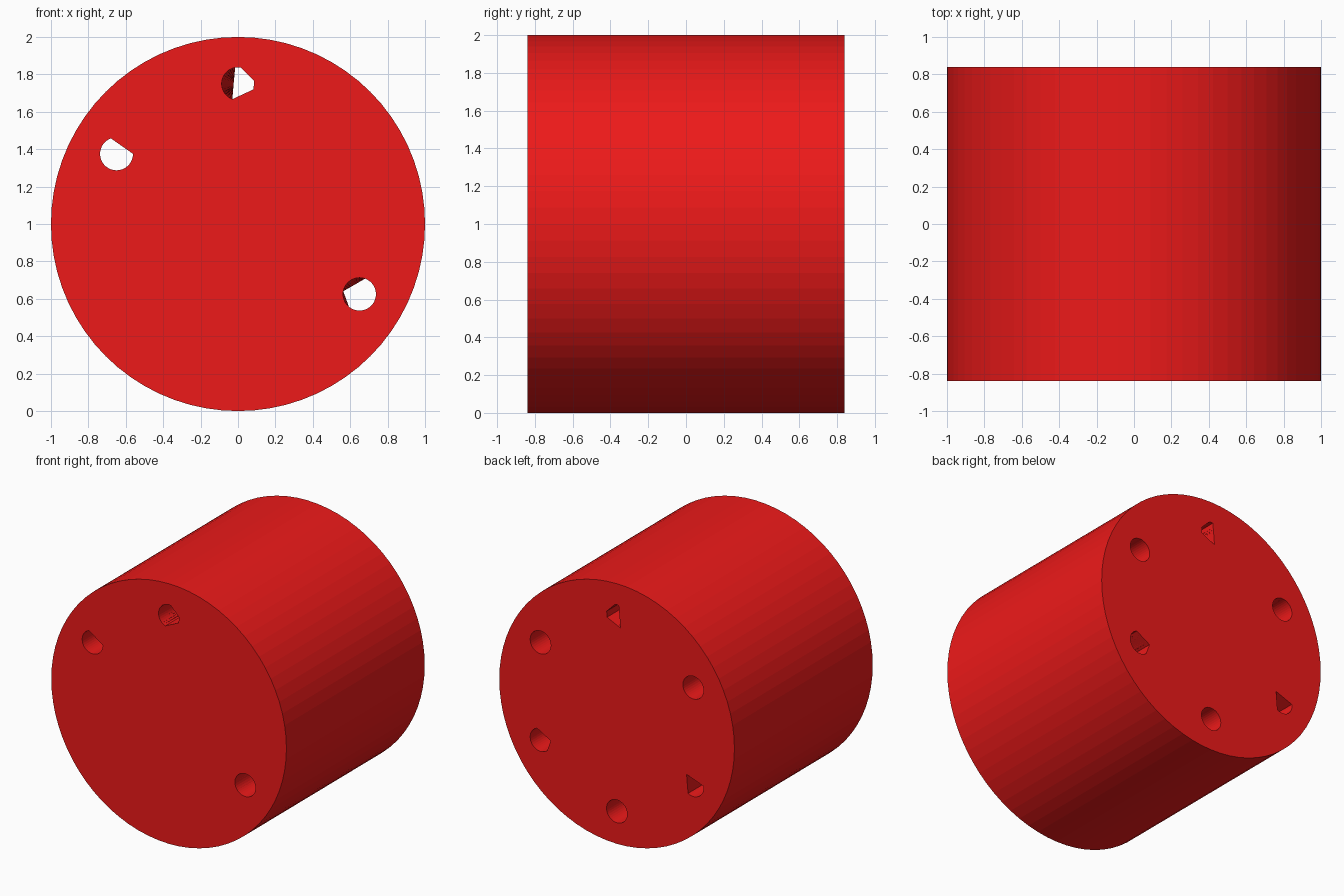
import bpy, bmesh
from math import radians, cos, sin

if "Cube" in bpy.data.objects:
    bpy.data.objects.remove(bpy.data.objects["Cube"])

HALF, RING, HOLE = 0.84, 0.75, 0.088


def outline(cx, cz, r, y, n, cuts=()):
    """Circle in the xz plane; each cut (a0, a1) flattens that arc to its chord."""
    pts = []
    for i in range(n):
        a = i * 360 / n
        k = r
        for a0, a1 in cuts:
            if (a - a0) % 360 <= a1 - a0:
                mid, half = (a0 + a1) / 2, (a1 - a0) / 2
                k = min(k, r * cos(radians(half)) / cos(radians((a - a0) % 360 - half)))
        pts.append((cx + k * cos(radians(a)), y, cz + k * sin(radians(a))))
    return pts


def loft(bm, front, back):
    f = [bm.verts.new(p) for p in front]
    b = [bm.verts.new(p) for p in back]
    bm.faces.new(f)
    bm.faces.new(b[::-1])
    for i in range(len(f)):
        j = (i + 1) % len(f)
        bm.faces.new((f[i], b[i], b[j], f[j]))


def finish(bm, name):
    bmesh.ops.recalc_face_normals(bm, faces=bm.faces[:])
    me = bpy.data.meshes.new(name)
    bm.to_mesh(me)
    bm.free()
    ob = bpy.data.objects.new(name, me)
    bpy.context.collection.objects.link(ob)
    return ob


# Drum body lying along y
bm = bmesh.new()
loft(bm, outline(0, 1, 1, -HALF, 72), outline(0, 1, 1, HALF, 72))
drum = finish(bm, "drum")
red = bpy.data.materials.new("red")
red.diffuse_color = (0.85, 0.01, 0.01, 1)
red.use_nodes = True
red.node_tree.nodes["Principled BSDF"].inputs["Base Color"].default_value = red.diffuse_color
drum.data.materials.append(red)

# Six holes: angle on the ring, open at front, front cuts, back cuts
top = [(10, 80), (-20, 10), (-110, -20)]
holes = [
    (30, False, [], []),
    (90, True, top, top + [(100, 250)]),
    (150, True, [(0, 110)], []),
    (210, False, [(-60, 50), (50, 170)], [(-60, 50), (50, 170)]),
    (270, False, [], []),
    (330, True, [], [(70, 170), (170, 230)]),
]
bm = bmesh.new()
for ang, through, front_cuts, back_cuts in holes:
    cx, cz = RING * cos(radians(ang)), 1 + RING * sin(radians(ang))
    y0 = -HALF - 0.01 if through else -HALF + 0.01
    loft(bm, outline(cx, cz, HOLE, y0, 36, front_cuts),
         outline(cx, cz, HOLE, HALF + 0.01, 36, back_cuts))
bmesh.ops.triangulate(bm, faces=bm.faces[:])
cutter = finish(bm, "hole_cutter")
cutter.hide_render = True

# Cut the holes and drop the cutter
mod = drum.modifiers.new("holes", 'BOOLEAN')
mod.operation = 'DIFFERENCE'
mod.solver = 'EXACT'
mod.object = cutter
bpy.context.view_layer.objects.active = drum
drum.select_set(True)
bpy.ops.object.modifier_apply(modifier=mod.name)
bpy.data.objects.remove(cutter)
